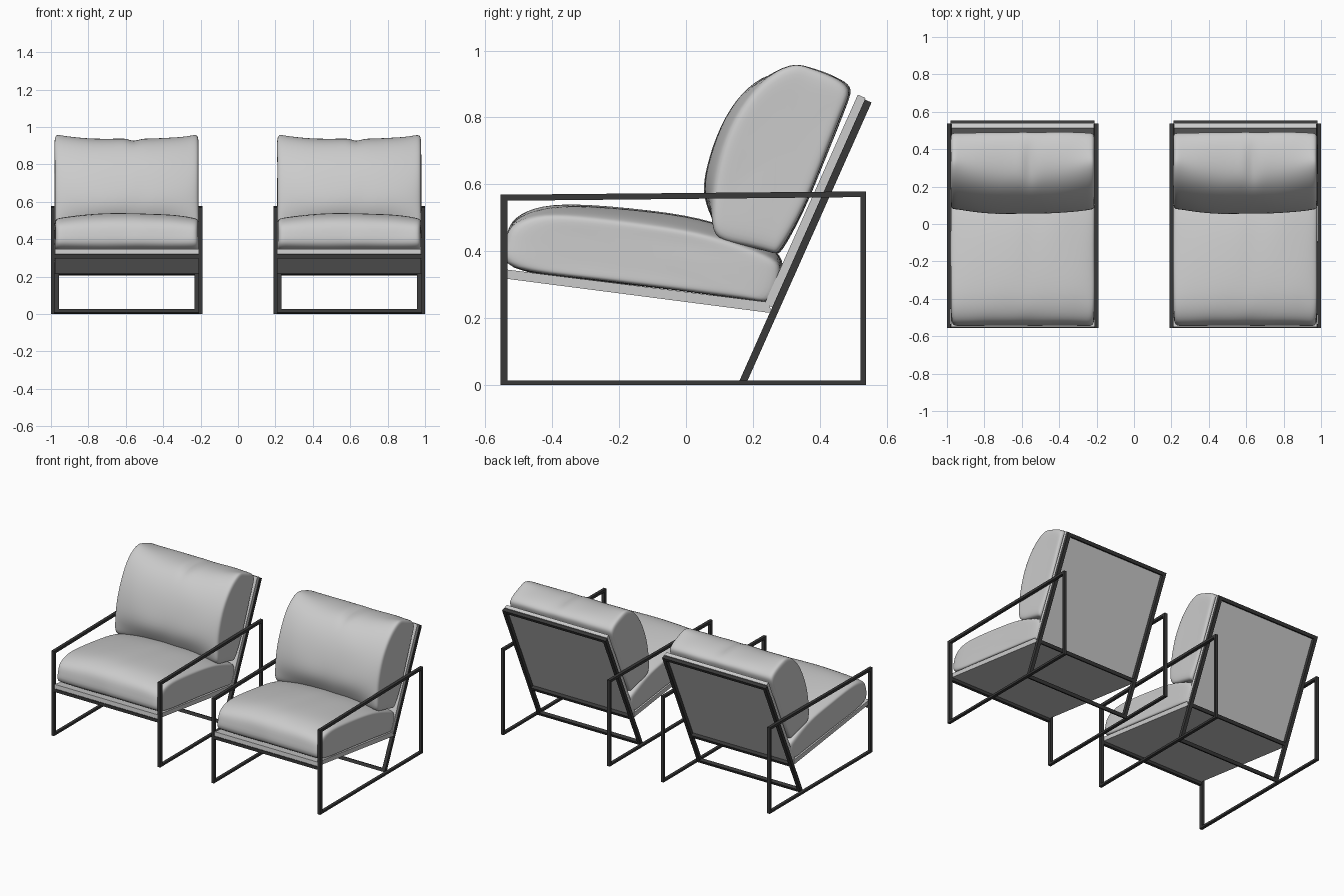
import bpy, bmesh, math
from mathutils import Vector, noise

if "Cube" in bpy.data.objects:
    bpy.data.objects.remove(bpy.data.objects["Cube"])

black = bpy.data.materials.new("dark_metal")
black.diffuse_color = (0.04, 0.04, 0.04, 1)
black.use_nodes = True
black.node_tree.nodes["Principled BSDF"].inputs["Base Color"].default_value = black.diffuse_color


def finish(name, bm, mat=None):
    bmesh.ops.recalc_face_normals(bm, faces=bm.faces)
    me = bpy.data.meshes.new(name)
    bm.to_mesh(me)
    bm.free()
    ob = bpy.data.objects.new(name, me)
    bpy.context.collection.objects.link(ob)
    if mat:
        me.materials.append(mat)
    return ob


def prism(name, poly, x0, x1, mat=None):
    """Extrude a side-view (y, z) polygon from x0 to x1."""
    bm = bmesh.new()
    a, b = [[bm.verts.new((x, y, z)) for y, z in poly] for x in (x0, x1)]
    bm.faces.new(a)
    bm.faces.new(b)
    for i in range(len(poly)):
        j = (i + 1) % len(poly)
        bm.faces.new((a[i], a[j], b[j], b[i]))
    return finish(name, bm, mat)


def ring(name, outer, inner, x0, x1, mat):
    """Closed square-tube loop seen from the side."""
    bm = bmesh.new()
    loops = [[bm.verts.new((x, y, z)) for y, z in poly]
             for poly, x in ((outer, x0), (outer, x1), (inner, x1), (inner, x0))]
    for k in range(4):
        p, q = loops[k], loops[(k + 1) % 4]
        for i in range(4):
            j = (i + 1) % 4
            bm.faces.new((p[i], p[j], q[j], q[i]))
    return finish(name, bm, mat)


def slant(t0, t1, n0, n1):
    """Quad measured along and across the leaning back line."""
    d, n = Vector((0.407, 0.913)), Vector((-0.913, 0.407))
    o = Vector((0.178, 0))
    return [tuple(o + d * t + n * w) for t, w in ((t0, n0), (t1, n0), (t1, n1), (t0, n1))]


def cushion(name, mid, end, cx, half, crease=()):
    """Loft between a middle and an end side profile, then subdivide."""
    def sharpen(p):  # counteracts subdivision shrinkage
        p = [Vector(v) for v in p]
        return [v + (v - (p[i - 1] + p[(i + 1) % len(p)]) / 2) / 3 for i, v in enumerate(p)]
    mid, end = sharpen(mid), sharpen(end)
    stations = [(-1, .6), (-1.01, .93), (-.975, 1), (-.88, 1), (-.7, 1), (-.5, 1), (-.3, 1),
                (-.1, 1), (.0, 1), (.1, 1), (.2, 1), (.4, 1), (.6, 1), (.75, 1), (.88, 1),
                (.975, 1), (1.01, .93), (1, .6)]
    bm = bmesh.new()
    loops = []
    for s, k in stations:
        w = min(1, abs(s)) ** 3
        pts = [m.lerp(e, w) for m, e in zip(mid, end)]
        c = sum(pts, Vector((0, 0))) / len(pts)
        loop = []
        for i, p in enumerate(pts):
            p = c + (p - c) * k
            if i in crease and abs(s - .1) < .01:
                p.y -= 0.018
            wob = noise.noise_vector(Vector((s * 3, p.x * 8, p.y * 8))) * 0.006
            loop.append(bm.verts.new((cx + s * half + wob.x, p.x + wob.y, p.y + wob.z)))
        loops.append(loop)
    n = len(mid)
    for p, q in zip(loops, loops[1:]):
        for i in range(n):
            j = (i + 1) % n
            bm.faces.new((p[i], p[j], q[j], q[i]))
    bm.faces.new(loops[0])
    bm.faces.new(loops[-1])
    for f in bm.faces:
        f.smooth = True
    ob = finish(name, bm)
    ob.modifiers.new("soft", 'SUBSURF').levels = 2
    ob.modifiers["soft"].render_levels = 2


# Cushion side profiles (y, z)
seat_mid = [(-.52, .348), (-.3, .318), (0, .28), (.19, .256), (.25, .252), (.28, .30), (.285, .36),
            (.25, .415), (.08, .487), (-.1, .52), (-.33, .54), (-.45, .525), (-.52, .485), (-.535, .42)]
seat_end = [(-.525, .35), (-.3, .32), (0, .282), (.19, .258), (.25, .255), (.275, .30), (.28, .35),
            (.25, .385), (.08, .445), (-.1, .475), (-.33, .505), (-.45, .503), (-.522, .47), (-.538, .42)]
back_mid = [(.285, .405), (.35, .52), (.425, .70), (.48, .84), (.488, .89), (.44, .92), (.36, .935),
            (.27, .93), (.19, .89), (.12, .80), (.07, .68), (.053, .58), (.08, .50), (.12, .435),
            (.2, .415), (.26, .398)]
back_end = [(.285, .41), (.35, .53), (.42, .70), (.47, .83), (.485, .885), (.44, .925), (.37, .95),
            (.32, .96), (.23, .91), (.15, .80), (.105, .68), (.085, .58), (.08, .50), (.09, .44),
            (.18, .42), (.26, .40)]

for side, c in (("left", -.595), ("right", .595)):
    # Side loops and leaning back bars
    for tag, m in (("outer", -1), ("inner", 1)):
        ring(f"{side}_{tag}_side_frame",
             [(-.555, 0), (.538, 0), (.538, .579), (-.555, .569)],
             [(-.533, .014), (.522, .014), (.522, .562), (-.533, .551)],
             c + m * .405, c + m * .385, black)
        prism(f"{side}_{tag}_back_bar", slant(0, .925, 0, .022), c + m * .385, c + m * .362, black)

    # Cross bars: floor, seat rear, back top and seat front
    for tag, t in (("floor", 0), ("seat_rear", .225), ("back_top", .904)):
        prism(f"{side}_{tag}_bar", slant(t, t + .021, 0, .022), c - .362, c + .362, black)
    prism(f"{side}_seat_front_bar", [(-.555, .298), (-.535, .298), (-.535, .319), (-.555, .319)],
          c - .385, c + .385, black)

    # Seat and back boards
    prism(f"{side}_seat_board", [(-.553, .32), (.258, .215), (.245, .248), (-.55, .347)], c - .384, c + .384)
    prism(f"{side}_back_board", slant(.245, .93, .022, .047), c - .38, c + .38)

    # Cushions
    cushion(f"{side}_seat_cushion", seat_mid, seat_end, c, .383)
    cushion(f"{side}_back_cushion", back_mid, back_end, c, .383, crease=(6, 7))
